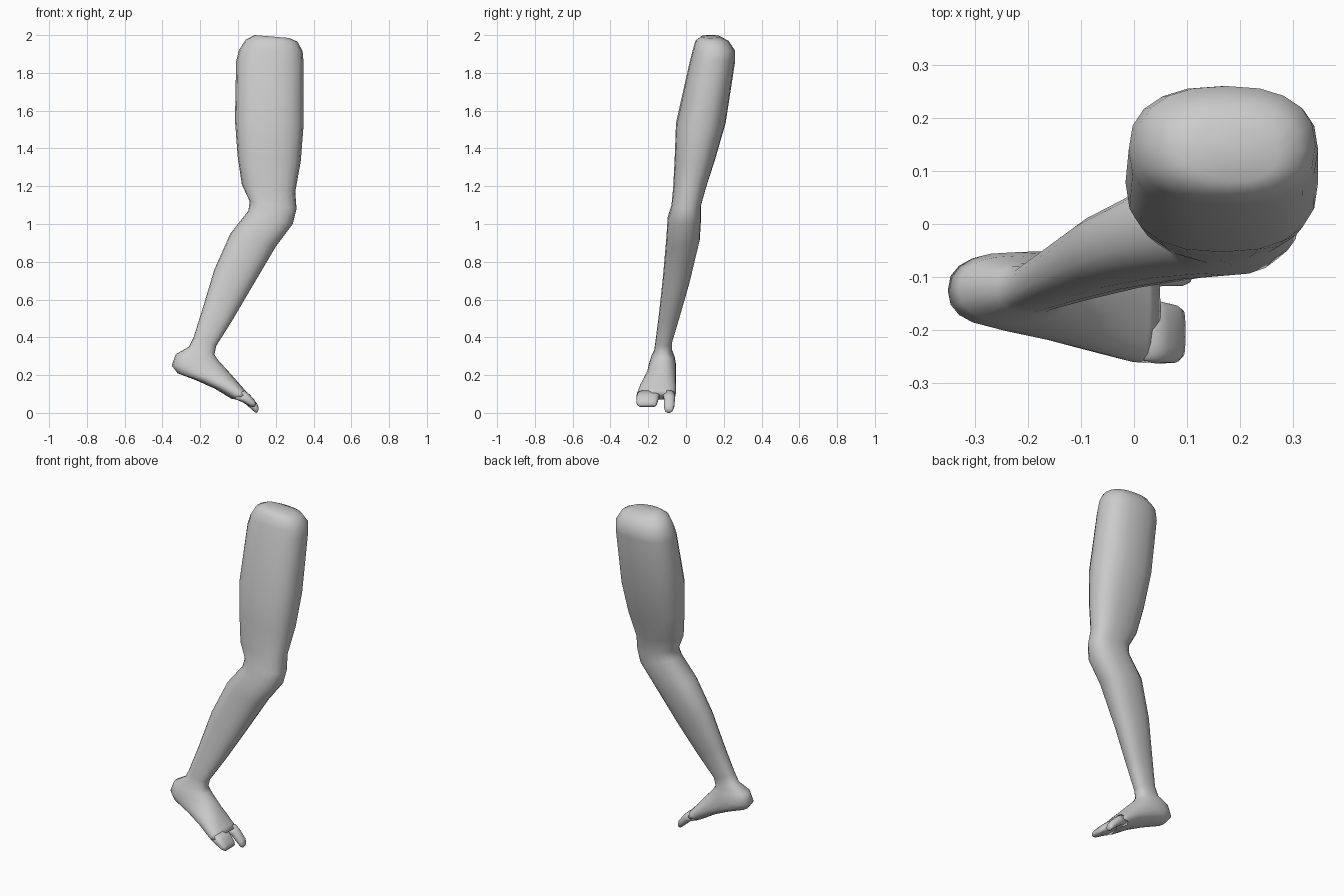
import bpy, bmesh
from math import sin, cos, pi


def spow(v, e):
    return abs(v) ** e * (1 if v >= 0 else -1)


def loft(name, rings, n=20, squareness=2.3):
    """Skin through rings given as (back x, back z, front x, front z, y min, y max)."""
    bm = bmesh.new()
    loops = []
    e = 2 / squareness
    for bx, bz, fx, fz, y0, y1 in rings:
        loop = []
        for i in range(n):
            a = 2 * pi * i / n
            t = 0.5 + 0.5 * spow(cos(a), e)
            y = (y0 + y1) / 2 + (y1 - y0) / 2 * spow(sin(a), e)
            loop.append(bm.verts.new((bx + (fx - bx) * t, y, bz + (fz - bz) * t)))
        loops.append(loop)
    for a, b in zip(loops, loops[1:]):
        for i in range(n):
            j = (i + 1) % n
            bm.faces.new((a[i], a[j], b[j], b[i]))
    bm.faces.new(loops[0])
    bm.faces.new(loops[-1])
    bmesh.ops.recalc_face_normals(bm, faces=bm.faces)
    for f in bm.faces:
        f.smooth = True
    me = bpy.data.meshes.new(name)
    bm.to_mesh(me)
    bm.free()
    ob = bpy.data.objects.new(name, me)
    bpy.context.collection.objects.link(ob)
    return ob


# Thigh, knee, shin and foot as one skin; the rings turn round the heel
loft("leg", [
    (0.09, 2.00, 0.27, 1.985, 0.08, 0.18),
    (0.04, 1.975, 0.315, 1.965, 0.05, 0.225),
    (0.005, 1.92, 0.342, 1.915, 0.035, 0.26),
    (-0.01, 1.86, 0.347, 1.86, 0.02, 0.26),
    (-0.016, 1.55, 0.347, 1.52, -0.053, 0.21),
    (-0.002, 1.36, 0.332, 1.33, -0.06, 0.155),
    (0.02, 1.21, 0.303, 1.17, -0.068, 0.105),
    (0.062, 1.12, 0.31, 1.08, -0.077, 0.08),
    (0.055, 1.07, 0.29, 1.00, -0.097, 0.08),
    (-0.04, 0.95, 0.20, 0.88, -0.105, 0.073),
    (-0.125, 0.76, 0.07, 0.66, -0.123, 0.022),
    (-0.185, 0.56, -0.03, 0.49, -0.143, -0.03),
    (-0.235, 0.40, -0.115, 0.355, -0.162, -0.073),
    (-0.26, 0.35, -0.125, 0.31, -0.168, -0.073),
    (-0.33, 0.31, -0.11, 0.285, -0.185, -0.06),
    (-0.351, 0.25, -0.09, 0.262, -0.197, -0.053),
    (-0.32, 0.21, -0.065, 0.236, -0.205, -0.052),
    (-0.22, 0.172, -0.035, 0.202, -0.222, -0.053),
    (-0.12, 0.127, -0.005, 0.168, -0.243, -0.053),
    (-0.035, 0.075, 0.03, 0.128, -0.26, -0.054),
    (-0.005, 0.07, 0.05, 0.107, -0.262, -0.056),
], squareness=2.4)

# The small toes form one block, the big toe stands apart
loft("small_toes", [
    (-0.02, 0.075, 0.035, 0.12, -0.258, -0.135),
    (0.02, 0.058, 0.065, 0.094, -0.263, -0.145),
    (0.06, 0.036, 0.09, 0.065, -0.262, -0.152),
    (0.085, 0.03, 0.097, 0.044, -0.25, -0.162),
], squareness=3)
loft("big_toe", [
    (-0.02, 0.075, 0.035, 0.12, -0.125, -0.058),
    (0.025, 0.06, 0.065, 0.092, -0.118, -0.058),
    (0.075, 0.016, 0.102, 0.048, -0.117, -0.062),
    (0.092, 0.002, 0.11, 0.026, -0.112, -0.07),
    (0.1, 0.0, 0.108, 0.014, -0.105, -0.077),
], n=14)
